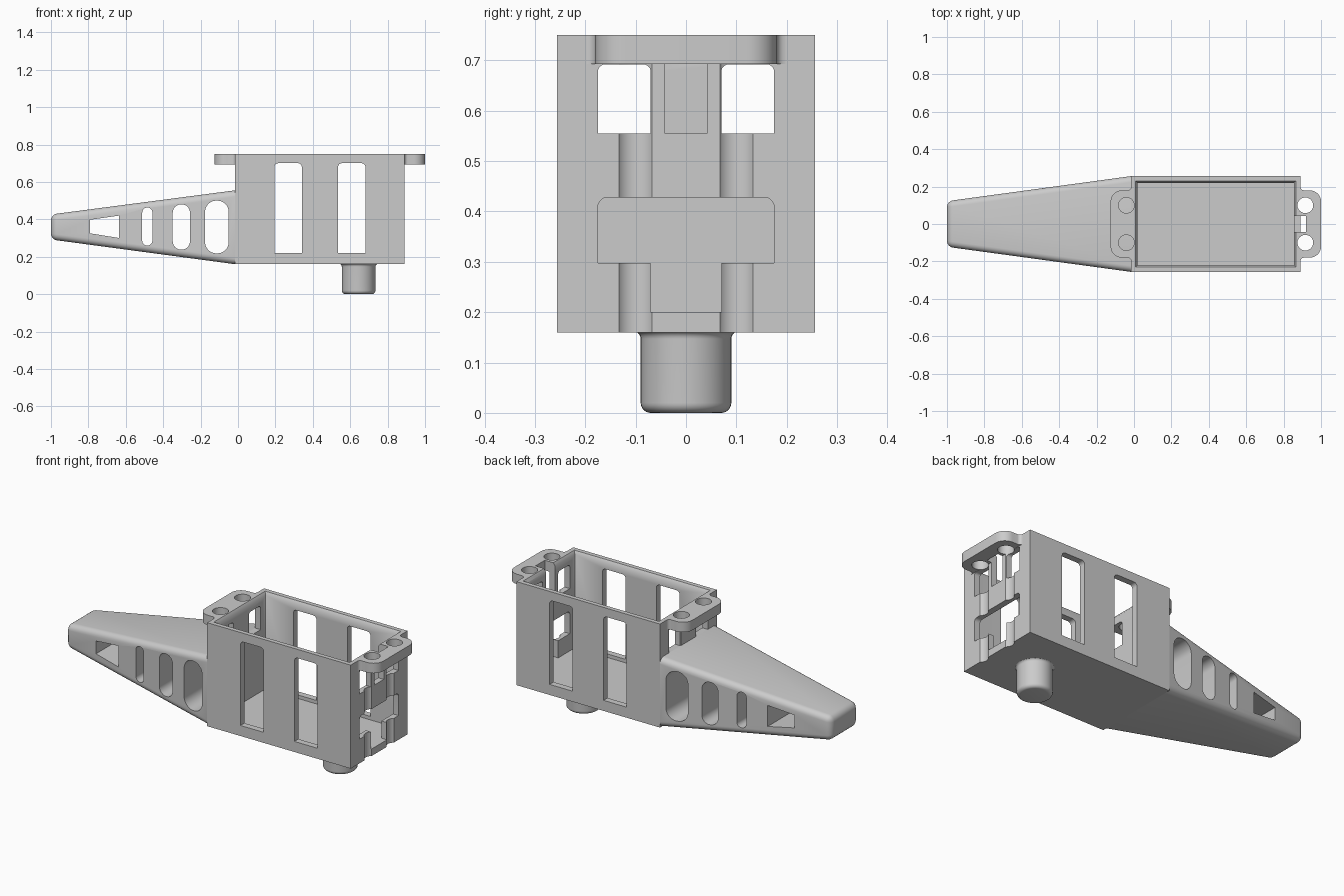
import bpy, bmesh, math
from mathutils import Vector

if "Cube" in bpy.data.objects:
    bpy.data.objects.remove(bpy.data.objects["Cube"])

gray = bpy.data.materials.new("light_gray_plastic")
gray.diffuse_color = (0.6, 0.6, 0.6, 1)
gray.use_nodes = True
gray.node_tree.nodes["Principled BSDF"].inputs["Base Color"].default_value = gray.diffuse_color


def obj_from_bm(name, bm):
    bmesh.ops.recalc_face_normals(bm, faces=bm.faces)
    me = bpy.data.meshes.new(name)
    bm.to_mesh(me)
    bm.free()
    me.materials.append(gray)
    ob = bpy.data.objects.new(name, me)
    bpy.context.collection.objects.link(ob)
    return ob


def prism(name, pts, axis, a, b):
    """Extrude a 2D outline along an axis (y: pts are x,z / x: y,z / z: x,y)."""
    put = {'x': lambda p, t: (t, p[0], p[1]),
           'y': lambda p, t: (p[0], t, p[1]),
           'z': lambda p, t: (p[0], p[1], t)}[axis]
    bm = bmesh.new()
    lo = [bm.verts.new(put(p, a)) for p in pts]
    hi = [bm.verts.new(put(p, b)) for p in pts]
    bm.faces.new(lo)
    bm.faces.new(hi[::-1])
    n = len(pts)
    for i in range(n):
        bm.faces.new((lo[i], lo[(i + 1) % n], hi[(i + 1) % n], hi[i]))
    return obj_from_bm(name, bm)


def arc(cx, cy, r, a0, a1, n=8):
    return [(cx + r * math.cos(math.radians(a0 + (a1 - a0) * i / n)),
             cy + r * math.sin(math.radians(a0 + (a1 - a0) * i / n))) for i in range(n + 1)]


def rect(x0, x1, y0, y1, top=0.0, bottom=0.0):
    """Rectangle outline with rounded top and bottom corners."""
    def corner(x, y, sx, sy, r, a):
        return arc(x + sx * r, y + sy * r, r, a, a + 90) if r else [(x, y)]
    return (corner(x1, y1, -1, -1, top, 0) + corner(x0, y1, 1, -1, top, 90)
            + corner(x0, y0, 1, 1, bottom, 180) + corner(x1, y0, -1, 1, bottom, 270))


def circle(cx, cy, r, n=32):
    return arc(cx, cy, r, 0, 360, n)[:-1]


def cut(target, cutters):
    """Subtract cutters, bake the result and remove the cutters."""
    for c in cutters:
        m = target.modifiers.new("cut", 'BOOLEAN')
        m.operation, m.solver, m.object = 'DIFFERENCE', 'EXACT', c
        c.hide_render = True
    bpy.context.view_layer.update()
    dg = bpy.context.evaluated_depsgraph_get()
    me = bpy.data.meshes.new_from_object(target.evaluated_get(dg))
    target.modifiers.clear()
    target.data = me
    for c in cutters:
        bpy.data.objects.remove(c)


def smooth(ob):
    bpy.ops.object.select_all(action='DESELECT')
    ob.select_set(True)
    bpy.context.view_layer.objects.active = ob
    bpy.ops.object.shade_smooth_by_angle(angle=math.radians(35))


L, R, W = -0.015, 0.89, 0.256      # box ends and half width
BOT, TOP, SHELF = 0.16, 0.75, 0.555
HOLE_R, HOLE_OUT, HOLE_Y = 0.042, 0.026, 0.1


def screw_holes(x, z0):
    return [prism("cutter", circle(x, s * HOLE_Y, HOLE_R), 'z', z0, 0.8) for s in (-1, 1)]


# open box
box = prism("box", rect(L, R, -W, W), 'z', BOT, TOP)
cuts = [prism("cutter", rect(0.02, 0.855, -0.22, 0.22), 'z', 0.2, 0.8)]
# softened inner rim
bm = bmesh.new()
rings = [[bm.verts.new((x, y, z)) for x, y in rect(0.02 - d, 0.855 + d, -0.22 - d, 0.22 + d)]
         for z, d in ((0.73, -0.003), (0.77, 0.025))]
for i in range(4):
    j = (i + 1) % 4
    bm.faces.new((rings[0][i], rings[0][j], rings[1][j], rings[1][i]))
bm.faces.new(rings[0])
bm.faces.new(rings[1])
cuts.append(obj_from_bm("cutter", bm))
# side windows
for x0 in (0.195, 0.535):
    cuts.append(prism("cutter", rect(x0, x0 + 0.146, 0.22, 0.70, 0.02), 'y', -0.4, 0.4))
# upper end windows through both end walls, one each side of the posts
for y0, y1 in ((-0.175, -0.07), (0.07, 0.175)):
    cuts.append(prism("cutter", rect(y0, y1, SHELF, 0.692, 0.015), 'x', -0.2, 1.1))
# right wall: wide window, lower gap, cable slot, screw channels
cuts.append(prism("cutter", rect(-0.175, 0.175, 0.298, 0.428, 0.02), 'x', 0.8, 1.1))
cuts.append(prism("cutter", rect(-0.07, 0.07, 0.2, 0.32), 'x', 0.8, 1.1))
cuts.append(prism("cutter", rect(0.82, 0.92, -0.042, 0.042), 'z', SHELF, 0.8))
cuts += screw_holes(R + HOLE_OUT, 0.1) + screw_holes(L - HOLE_OUT, SHELF)
cut(box, cuts)
smooth(box)

# mounting tabs with two screw holes each
outline = (arc(0.018, -0.198, 0.018, 180, 90, 5) + arc(0.05, -0.12, 0.06, -90, 0)
           + arc(0.05, 0.12, 0.06, 0, 90) + arc(0.018, 0.198, 0.018, 270, 180, 5))
for name, x, s in (("left_tab", L, -1), ("right_tab", R, 1)):
    tab = prism(name, [(x + s * u, y) for u, y in outline], 'z', 0.693, TOP)
    holes = screw_holes(x + s * HOLE_OUT, 0.6)
    if s > 0:
        holes.append(prism("cutter", rect(0.82, 0.92, -0.042, 0.042), 'z', 0.6, 0.8))
    cut(tab, holes)
    smooth(tab)

# tapered arm, rounded everywhere except where it meets the box
bm = bmesh.new()
ends = [[bm.verts.new((x, y, z)) for y, z in rect(-w, w, z0, z1)]
        for x, w, z0, z1 in ((-1.0, 0.122, 0.292, 0.426), (L, W, BOT, SHELF))]
bm.faces.new(ends[0])
bm.faces.new(ends[1])
for i in range(4):
    j = (i + 1) % 4
    bm.faces.new((ends[0][i], ends[0][j], ends[1][j], ends[1][i]))
bmesh.ops.recalc_face_normals(bm, faces=bm.faces)
edges = [e for e in bm.edges if min(v.co.x for v in e.verts) < -0.5]
bmesh.ops.bevel(bm, geom=edges, offset=0.032, segments=5, profile=0.5, affect='EDGES')
arm = obj_from_bm("arm", bm)
# lightening slots through the arm
cuts = [prism("cutter", [(-0.79, 0.325), (-0.635, 0.3), (-0.635, 0.42), (-0.79, 0.398)], 'y', -0.4, 0.4)]
for x, w, z0, z1, r in ((-0.485, 0.054, 0.26, 0.463, 0.026), (-0.303, 0.092, 0.238, 0.48, 0.044),
                        (-0.113, 0.126, 0.218, 0.5, 0.06)):
    cuts.append(prism("cutter", rect(x - w / 2, x + w / 2, z0, z1, r, r), 'y', -0.4, 0.4))
cut(arm, cuts)
smooth(arm)

# round peg under the box, turned from a profile
profile = [(0.0, 0.0)] + arc(0.07, 0.02, 0.02, -90, 0, 6) + arc(0.105, 0.147, 0.015, 180, 90, 5) + [(0.0, 0.162)]
bm = bmesh.new()
vs = [bm.verts.new((r, 0, z)) for r, z in profile]
es = [bm.edges.new(p) for p in zip(vs, vs[1:])]
bmesh.ops.spin(bm, geom=vs + es, cent=(0, 0, 0), axis=(0, 0, 1), angle=math.tau, steps=40)
bmesh.ops.remove_doubles(bm, verts=bm.verts, dist=1e-4)
peg = obj_from_bm("peg", bm)
peg.location = Vector((0.645, 0, 0))
smooth(peg)
